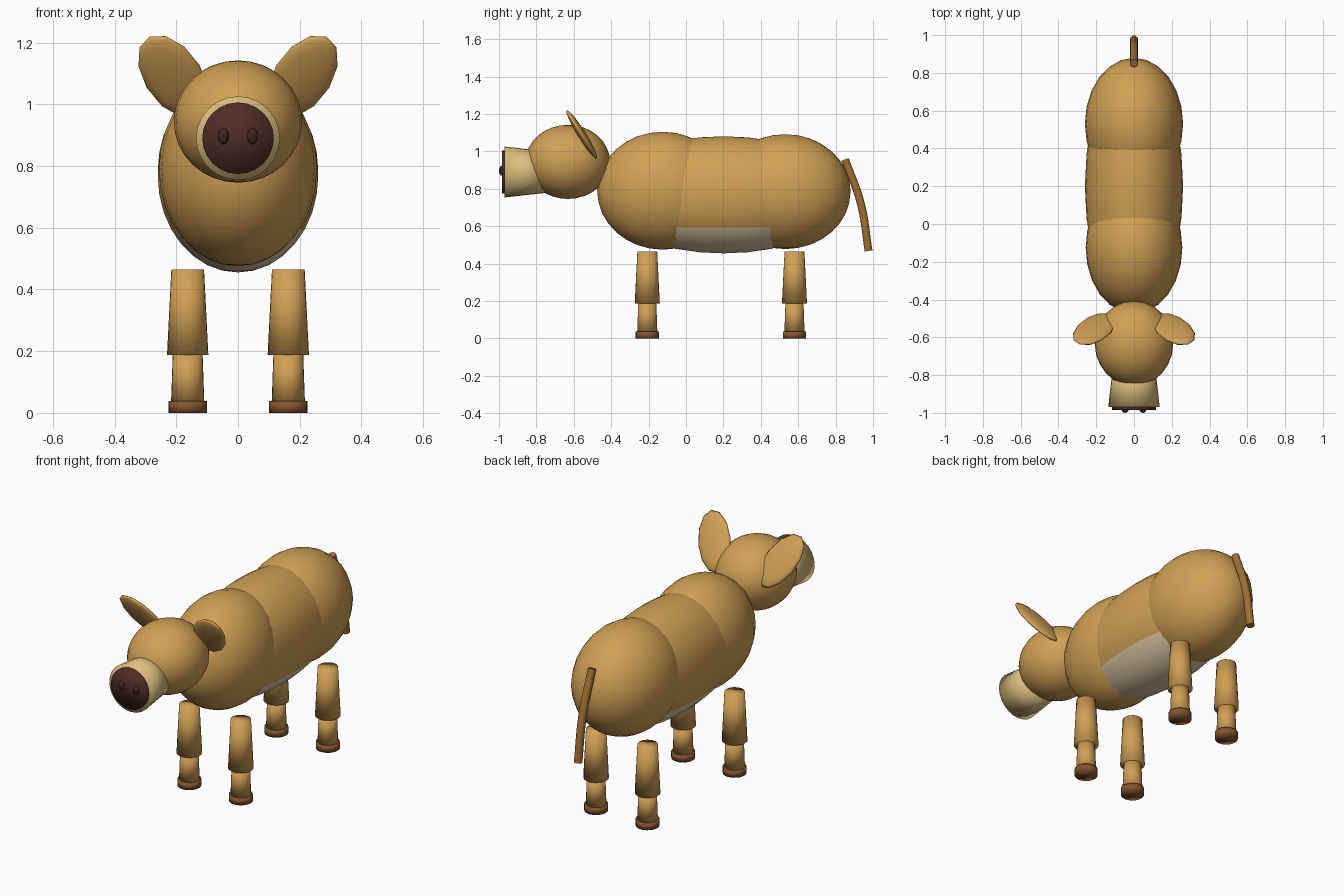
import bpy, bmesh
from math import radians
from mathutils import Matrix, Vector

if "Cube" in bpy.data.objects:
    bpy.data.objects.remove(bpy.data.objects["Cube"], do_unlink=True)


def material(name, rgb):
    m = bpy.data.materials.new(name)
    m.use_nodes = True
    color = (*rgb, 1)
    m.diffuse_color = color
    m.node_tree.nodes["Principled BSDF"].inputs["Base Color"].default_value = color
    return m


TAN = material("tan_hide", (0.64, 0.35, 0.09))
CREAM = material("cream_muzzle", (0.72, 0.52, 0.21))
PALE = material("pale_belly", (0.72, 0.58, 0.37))
NOSE = material("dark_nose", (0.08, 0.025, 0.02))
NOSTRIL = material("nostril_brown", (0.05, 0.016, 0.014))
TAIL = material("tail_brown", (0.36, 0.16, 0.035))
HOOF = material("hoof_brown", (0.24, 0.09, 0.027))


def finish(name, bm, *mats):
    mesh = bpy.data.meshes.new(name)
    for face in bm.faces:
        face.smooth = True
    bm.to_mesh(mesh)
    bm.free()
    for m in mats:
        mesh.materials.append(m)
    obj = bpy.data.objects.new(name, mesh)
    bpy.context.collection.objects.link(obj)
    return obj


def ellipsoid(name, center, radii, mat, rotation=Matrix(), pole=Matrix(), segs=24, rings=16):
    bm = bmesh.new()
    place = Matrix.Translation(center) @ rotation @ Matrix.Diagonal((*radii, 1)) @ pole
    bmesh.ops.create_uvsphere(bm, u_segments=segs, v_segments=rings, radius=1, matrix=place)
    return finish(name, bm, mat)


def frustum(name, start, end, r_start, r_end, mat, segs=24):
    start, end = Vector(start), Vector(end)
    axis = end - start
    bm = bmesh.new()
    place = Matrix.Translation((start + end) / 2) @ axis.to_track_quat("Z", "Y").to_matrix().to_4x4()
    bmesh.ops.create_cone(bm, cap_ends=True, segments=segs, radius1=r_start, radius2=r_end,
                          depth=axis.length, matrix=place)
    return finish(name, bm, mat)


# Body: chest, barrel with pale underside, and rump
ellipsoid("chest", (0, -0.125, 0.79), (0.256, 0.35, 0.315), TAN)
ellipsoid("rump", (0, 0.53, 0.785), (0.26, 0.35, 0.307), TAN)
barrel = ellipsoid("barrel", (0, 0.2, 0.768), (0.26, 0.66, 0.313), TAN)
barrel.data.materials.append(PALE)
for poly in barrel.data.polygons:
    poly.material_index = int(poly.center.z < 0.595)

# Head, muzzle and nose
ellipsoid("head", (0, -0.632, 0.944), (0.208, 0.226, 0.198), TAN)
frustum("muzzle", (0, -0.75, 0.89), (0, -0.97, 0.89), 0.112, 0.136, CREAM)
frustum("nose", (0, -0.965, 0.89), (0, -0.984, 0.89), 0.116, 0.116, NOSE)

# Paired ears, nostrils and legs
for side, s in (("left", 1), ("right", -1)):
    ear_turn = Matrix.Rotation(radians(32), 4, "X") @ Matrix.Rotation(radians(26.5 * s), 4, "Y")
    ellipsoid(side + "_ear", (0.21 * s, -0.557, 1.09), (0.096, 0.022, 0.171), TAN,
              ear_turn, Matrix.Rotation(radians(90), 4, "X"), 12, 8)
    ellipsoid(side + "_nostril", (0.047 * s, -0.984, 0.897), (0.018, 0.016, 0.027), NOSTRIL,
              segs=12, rings=8)
    for end, y in (("front", -0.207), ("back", 0.58)):
        x = 0.163 * s
        name = f"{end}_{side}_"
        frustum(name + "upper_leg", (x, y, 0.187), (x, y, 0.465), 0.067, 0.053, TAN)
        frustum(name + "lower_leg", (x, y, 0.03), (x, y, 0.2), 0.054, 0.048, TAN)
        frustum(name + "hoof", (x, y, 0), (x, y, 0.038), 0.062, 0.062, HOOF)

# Tail: a drooping tube
curve = bpy.data.curves.new("tail", "CURVE")
curve.dimensions = "3D"
curve.bevel_depth = 0.022
curve.bevel_resolution = 3
curve.resolution_u = 8
curve.use_fill_caps = True
spline = curve.splines.new("BEZIER")
path = [(0.85, 0.957), (0.935, 0.72), (0.976, 0.468)]
spline.bezier_points.add(len(path) - 1)
for point, (y, z) in zip(spline.bezier_points, path):
    point.co = (0, y, z)
    point.handle_left_type = point.handle_right_type = "AUTO"
curve.materials.append(TAIL)
bpy.context.collection.objects.link(bpy.data.objects.new("tail", curve))
